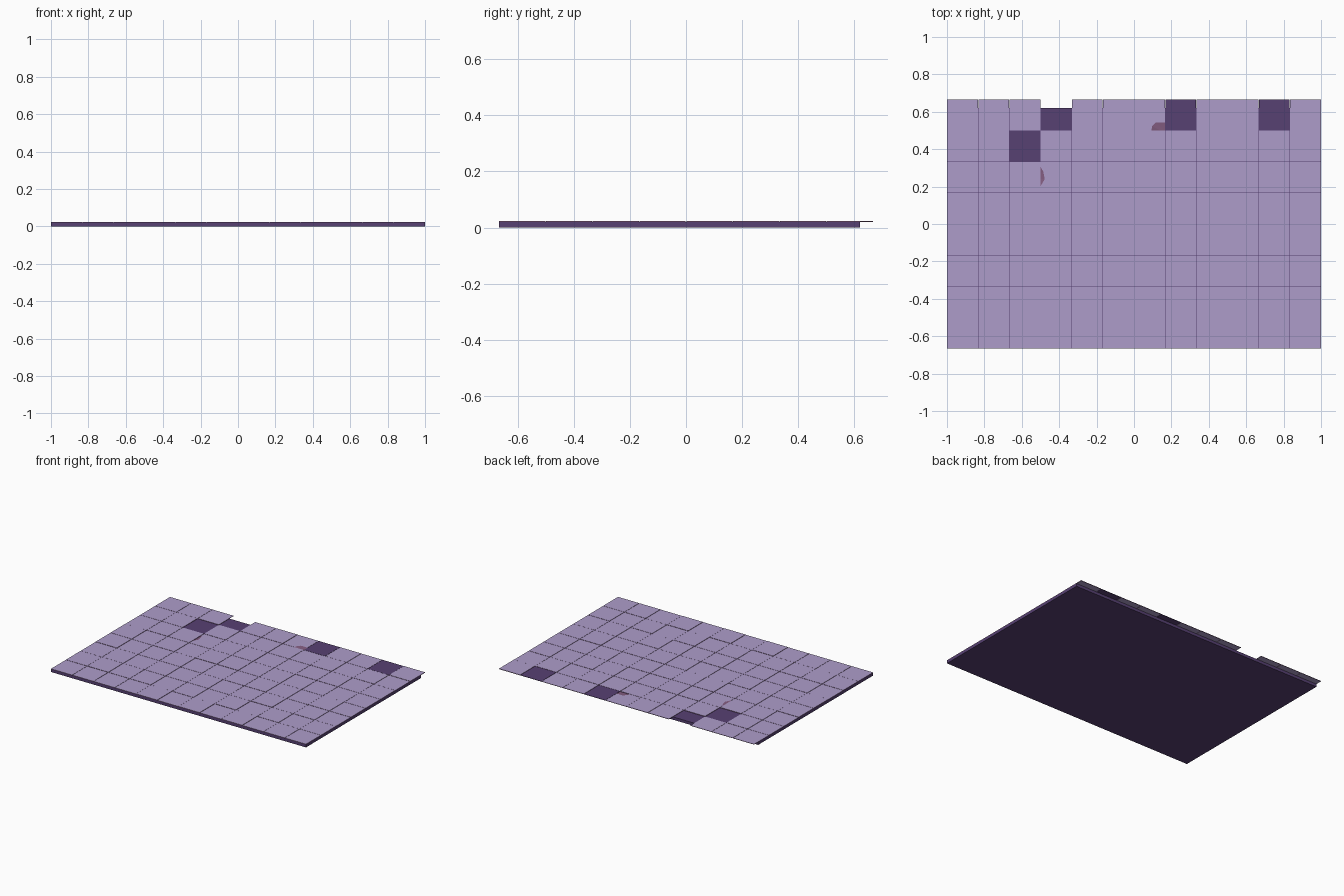
import bpy, bmesh, random

if "Cube" in bpy.data.objects:
    bpy.data.objects.remove(bpy.data.objects["Cube"])

random.seed(4)
T = 1 / 6          # tile size
GAP = 0.001        # half joint width
Y0 = -2 / 3


def material(name, rgb):
    m = bpy.data.materials.new(name)
    m.diffuse_color = (*rgb, 1)
    m.use_nodes = True
    m.node_tree.nodes["Principled BSDF"].inputs["Base Color"].default_value = m.diffuse_color
    return m


lilac = material("lilac tile", (0.42, 0.335, 0.59))
plum = material("dark plum", (0.095, 0.052, 0.17))
mauve = material("mauve tile edge", (0.23, 0.11, 0.22))


def make_object(name, bm, mats):
    bmesh.ops.recalc_face_normals(bm, faces=bm.faces)
    me = bpy.data.meshes.new(name)
    bm.to_mesh(me)
    bm.free()
    for m in mats:
        me.materials.append(m)
    ob = bpy.data.objects.new(name, me)
    bpy.context.collection.objects.link(ob)
    return ob


def prism(bm, bottom, top, z0, z1, cap=0, side=1):
    lo = [bm.verts.new((x, y, z0)) for x, y in bottom]
    hi = [bm.verts.new((x, y, z1)) for x, y in top]
    bm.faces.new(lo[::-1]).material_index = cap
    bm.faces.new(hi).material_index = cap
    n = len(lo)
    for i in range(n):
        j = (i + 1) % n
        bm.faces.new((lo[i], lo[j], hi[j], hi[i])).material_index = side


def rect(x0, y0, x1, y1):
    return [(x0, y0), (x1, y0), (x1, y1), (x0, y1)]


# Base slab, shorter than the tiled surface at the back
bm = bmesh.new()
slab = rect(-1, Y0, 1, 0.62)
prism(bm, slab, slab, 0, 0.02, 0, 0)
make_object("base_slab", bm, [plum])

# Tile field: one missing tile, one bare spot and two dark tiles
MISSING = {(3, 7), (2, 6)}
DARK = {(7, 7), (10, 7)}
CHIPPED = {(6, 7), (3, 5)}
bm = bmesh.new()
for c in range(12):
    for r in range(8):
        if (c, r) in MISSING | CHIPPED:
            continue
        x, y = -1 + c * T, Y0 + r * T
        # keep the outer border flush
        p = rect(x + (GAP if c else 0), y + (GAP if r else 0),
                 x + T - (GAP if c < 11 else 0), y + T - (GAP if r < 7 else 0))
        dark = (c, r) in DARK
        prism(bm, p, p, 0.02, 0.0225 + random.choice((0, 0, 0.0005, 0.001)),
              2 if dark else 0, 2 if dark else 1)
make_object("floor_tiles", bm, [lilac, mauve, plum])

# Chipped tiles: the broken edge slopes inwards
bm = bmesh.new()
x0, x1, y0, y1 = GAP, T - GAP, 0.5 + GAP, 2 / 3
bottom = [(x0, y0), (0.095, y0), (0.14, y0), (x1, y0), (x1, 0.535), (x1, y1), (x0, y1)]
top = [(x0, y0), (0.093, y0), (0.097, 0.522), (0.115, 0.542), (x1, 0.542), (x1, y1), (x0, y1)]
prism(bm, bottom, top, 0.02, 0.0225)

x0, x1, y0, y1 = -0.5 + GAP, -1 / 3 - GAP, T + GAP, 2 * T - GAP
bottom = [(x0, y0), (x1, y0), (x1, y1), (x0, y1), (x0, 0.30), (x0, 0.27), (x0, 0.24), (x0, 0.205)]
top = [(x0, y0), (x1, y0), (x1, y1), (x0, y1), (x0, 0.305), (-0.485, 0.28), (-0.477, 0.24), (x0, 0.203)]
prism(bm, bottom, top, 0.02, 0.0225)
make_object("chipped_tiles", bm, [lilac, mauve])
